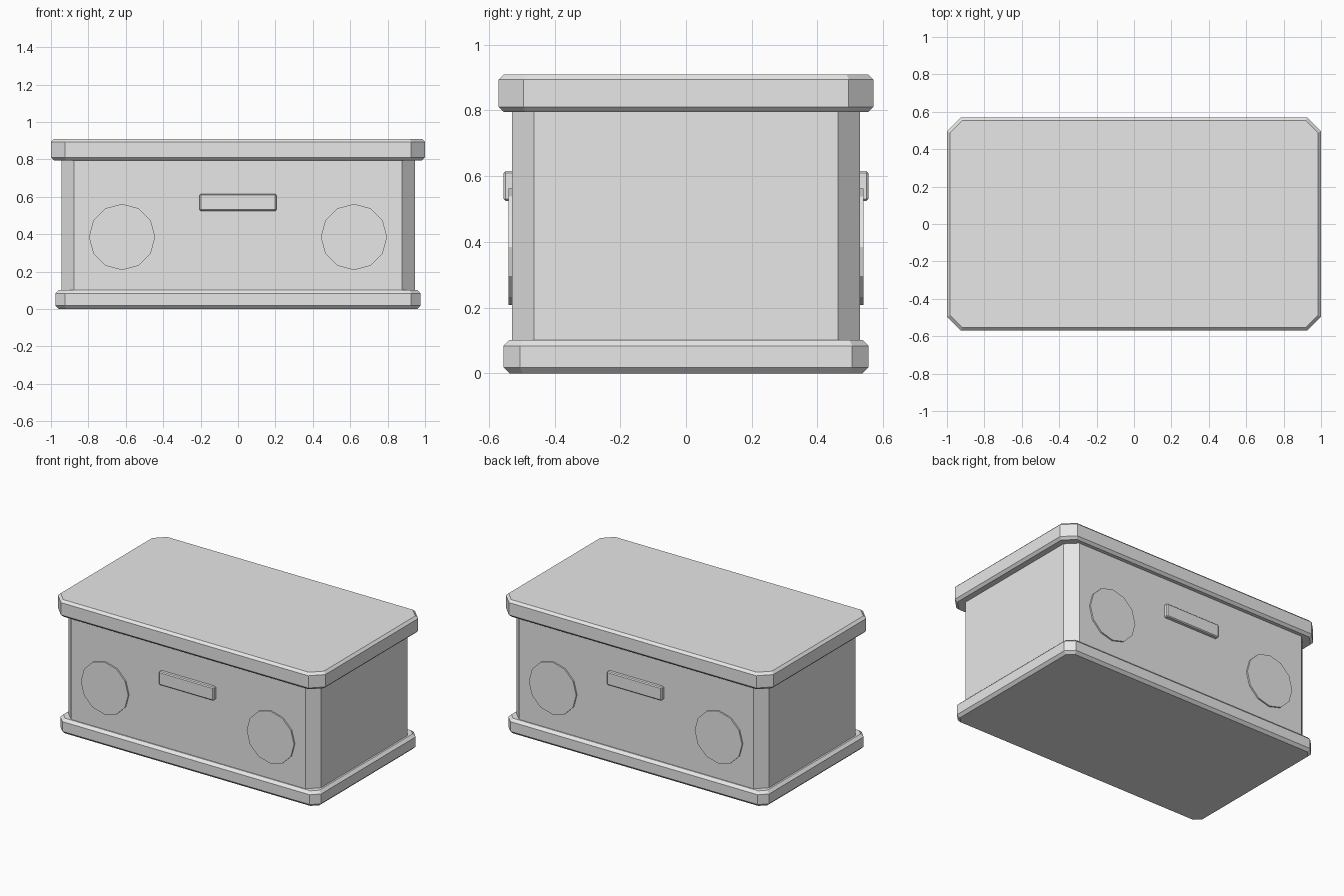
import bpy
import bmesh
import math

cube = bpy.data.objects.get("Cube")
if cube:
    bpy.data.objects.remove(cube, do_unlink=True)

grey = bpy.data.materials.new("light_grey")
grey.use_nodes = True
colour = (0.8, 0.8, 0.8, 1)
grey.diffuse_color = colour
grey.node_tree.nodes["Principled BSDF"].inputs["Base Color"].default_value = colour


def finish(name, bm):
    bmesh.ops.recalc_face_normals(bm, faces=bm.faces[:])
    mesh = bpy.data.meshes.new(name)
    bm.to_mesh(mesh)
    bm.free()
    mesh.materials.append(grey)
    obj = bpy.data.objects.new(name, mesh)
    bpy.context.collection.objects.link(obj)
    return obj


def octagon(hx, hy, cut):
    """Rectangle outline with its corners cut off."""
    return [(hx, cut - hy), (hx, hy - cut), (hx - cut, hy), (cut - hx, hy),
            (-hx, hy - cut), (-hx, cut - hy), (cut - hx, -hy), (hx - cut, -hy)]


def slab(name, hx, hy, cut, z0, z1, edge=0):
    """Cut-corner block, with top and bottom rims bevelled by edge."""
    levels = [(z0, edge), (z0 + edge, 0), (z1 - edge, 0), (z1, edge)] if edge else [(z0, 0), (z1, 0)]
    bm = bmesh.new()
    rings = [[bm.verts.new((x, y, z)) for x, y in octagon(hx - e, hy - e, cut - e * 0.58)]
             for z, e in levels]
    for low, high in zip(rings, rings[1:]):
        for i in range(8):
            j = (i + 1) % 8
            bm.faces.new((low[i], low[j], high[j], high[i]))
    bm.faces.new(rings[0][::-1])
    bm.faces.new(rings[-1])
    return finish(name, bm)


# Main box
slab("base", 0.975, 0.555, 0.05, 0, 0.102, 0.018)
slab("body", 0.945, 0.53, 0.068, 0.09, 0.81)
slab("lid", 1.0, 0.57, 0.075, 0.795, 0.91, 0.016)

# Round plates and raised handles on the front and back
for side, y_dir in (("front", -1), ("back", 1)):
    for label, x in (("left", 0.62), ("right", -0.62)):
        bm = bmesh.new()
        bmesh.ops.create_cone(bm, cap_ends=True, segments=12,
                              radius1=0.177, radius2=0.177, depth=0.03)
        disc = finish(f"{side}_{label}_disc", bm)
        disc.rotation_euler.x = math.pi / 2
        disc.location = (x, y_dir * 0.525, 0.385)

    bm = bmesh.new()
    bmesh.ops.create_cube(bm, size=1)
    bmesh.ops.scale(bm, vec=(0.41, 0.04, 0.09), verts=bm.verts[:])
    bmesh.ops.bevel(bm, geom=bm.edges[:], offset=0.006, segments=1, affect='EDGES')
    handle = finish(f"{side}_handle", bm)
    handle.location = (0, y_dir * 0.535, 0.57)
